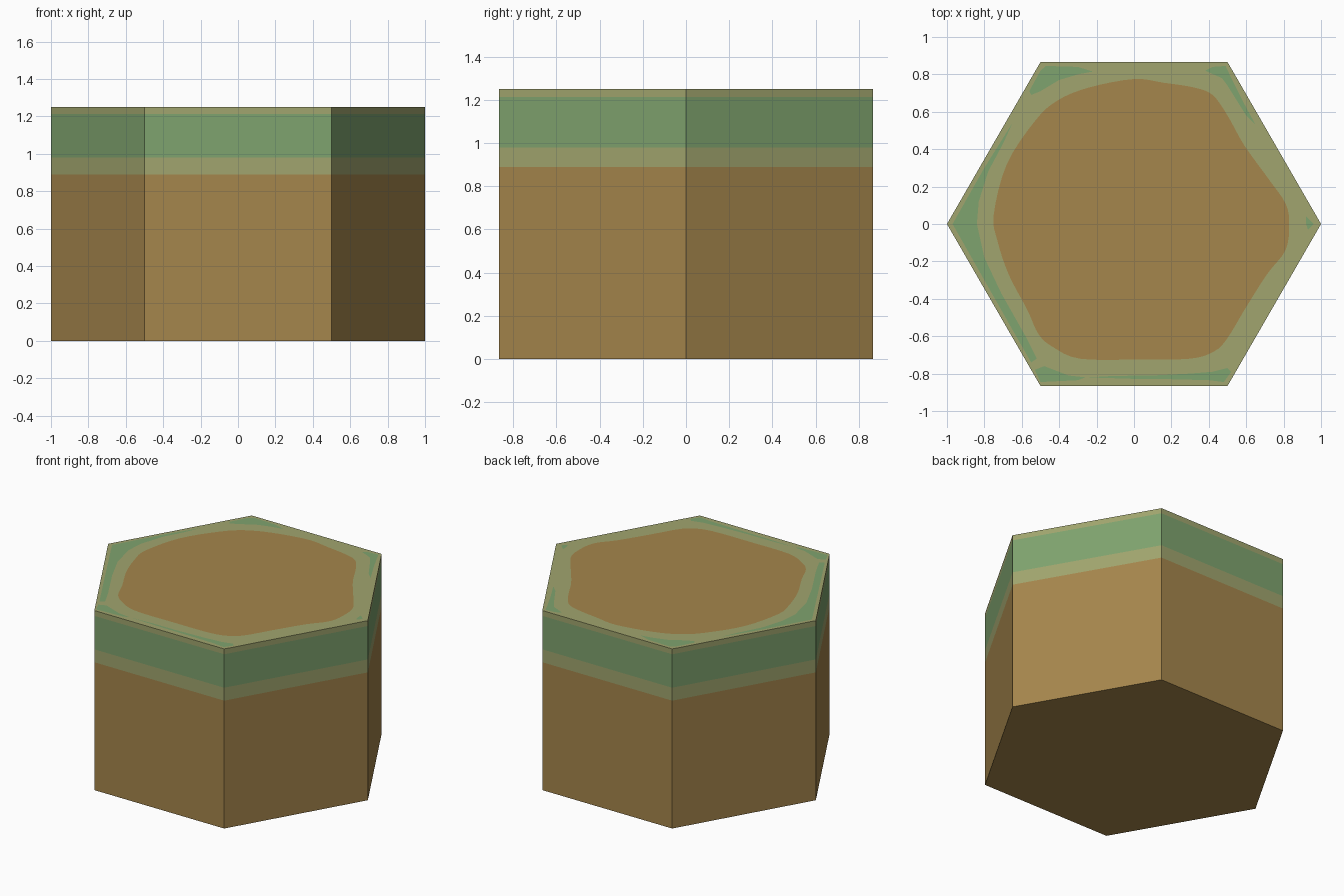
import bpy, bmesh, math
from mathutils import Vector
from mathutils.geometry import delaunay_2d_cdt

if "Cube" in bpy.data.objects:
    bpy.data.objects.remove(bpy.data.objects["Cube"])

HEIGHT = 1.25


def material(name, rgb):
    lin = [((c / 255 + 0.055) / 1.055) ** 2.4 for c in rgb]
    m = bpy.data.materials.new(name)
    m.diffuse_color = (*lin, 1)
    m.use_nodes = True
    m.node_tree.nodes["Principled BSDF"].inputs["Base Color"].default_value = m.diffuse_color
    return m


EARTH, OLIVE, GREEN = 0, 1, 2
mats = [material("earth brown", (165, 134, 76)),
        material("olive", (161, 165, 110)),
        material("grass green", (127, 163, 110))]


def smooth_loop(pts, steps=4):
    """Closed Catmull-Rom curve through the points."""
    p = [Vector(q) for q in pts]
    n, out = len(p), []
    for i in range(n):
        a, b, c, d = p[i - 1], p[i], p[(i + 1) % n], p[(i + 2) % n]
        for k in range(steps):
            t = k / steps
            out.append(0.5 * (2 * b + (c - a) * t + (2 * a - 5 * b + 4 * c - d) * t ** 2
                              + (3 * b - a - 3 * c + d) * t ** 3))
    return out


def inside(p, outline):
    """Even-odd test of a point against a closed outline."""
    hit = False
    for (ax, ay), (bx, by) in zip(outline, outline[1:] + outline[:1]):
        if (ay > p.y) != (by > p.y) and p.x < ax + (p.y - ay) / (by - ay) * (bx - ax):
            hit = not hit
    return hit


hexagon = [Vector((math.cos(math.radians(60 * i)), math.sin(math.radians(60 * i))))
           for i in range(6)]

# worn earth area in the middle of the top
earth = smooth_loop([
    (-.75, .05), (-.68, .32), (-.53, .55), (-.41, .66), (-.24, .73), (0, .775),
    (.16, .755), (.32, .73), (.42, .69), (.50, .58), (.59, .42), (.72, .24),
    (.81, .11), (.83, 0), (.81, -.14), (.71, -.27), (.59, -.46), (.50, -.61),
    (.43, -.68), (.30, -.72), (0, -.725), (-.29, -.72), (-.43, -.66),
    (-.51, -.59), (-.57, -.46), (-.67, -.27), (-.73, -.09)])

# green patches along the rim
left = [(-.97, 0), (-.80, .30), (-.65, .54), (-.70, .43), (-.78, .28), (-.83, .12),
        (-.84, 0), (-.80, -.18), (-.71, -.37), (-.58, -.60), (-.52, -.72),
        (-.55, -.74), (-.63, -.60), (-.80, -.30)]
back_left = [(-.50, .82), (-.47, .845), (-.30, .84), (-.22, .815), (-.30, .80),
             (-.40, .77), (-.50, .71), (-.55, .69), (-.56, .71)]
back_right = [(.38, .82), (.42, .84), (.49, .845), (.52, .78), (.58, .66), (.65, .53),
              (.60, .58), (.55, .66), (.50, .74), (.47, .78)]
right = [(.92, .04), (.96, 0), (.93, -.03), (.92, 0)]
front_left = [(-.50, -.845), (-.30, -.835), (-.26, -.82), (-.35, -.81),
              (-.48, -.76), (-.53, -.78)]
front_right = [(-.25, -.82), (-.10, -.812), (.10, -.81), (.30, -.80), (.42, -.79),
               (.50, -.77), (.52, -.79), (.48, -.845), (.40, -.835), (.20, -.83),
               (0, -.828)]
patches = [left, back_left, back_right, right, front_left, front_right]

bm = bmesh.new()


def face(verts, mat):
    f = bm.faces.new(verts)
    f.material_index = mat


# banded side walls and underside
levels = [0, 0.89, 0.98, 1.213, HEIGHT]
rings = [[bm.verts.new((p.x, p.y, z)) for p in hexagon] for z in levels]
for lo, hi, mat in zip(rings, rings[1:], [EARTH, OLIVE, GREEN, OLIVE]):
    for i in range(6):
        j = (i + 1) % 6
        face([lo[i], lo[j], hi[j], hi[i]], mat)
face(rings[0][::-1], EARTH)

# flat top, cut along the colour outlines
points, edges = [], []
for outline in [hexagon, earth] + patches:
    start, n = len(points), len(outline)
    edges += [(start + i, start + (i + 1) % n) for i in range(n)]
    points += [Vector(p) for p in outline]
co, _, tris, *_ = delaunay_2d_cdt(points, edges, [], 1, 1e-5)
top = [bm.verts.new((p.x, p.y, HEIGHT)) for p in co]
for tri in tris:
    mid = sum((co[i] for i in tri), Vector((0, 0))) / len(tri)
    mat = OLIVE
    if inside(mid, earth):
        mat = EARTH
    elif any(inside(mid, p) for p in patches):
        mat = GREEN
    face([top[i] for i in tri], mat)

bmesh.ops.remove_doubles(bm, verts=bm.verts, dist=1e-4)
bmesh.ops.recalc_face_normals(bm, faces=bm.faces)
mesh = bpy.data.meshes.new("hex_ground_tile")
bm.to_mesh(mesh)
bm.free()
for m in mats:
    mesh.materials.append(m)
tile = bpy.data.objects.new("hex_ground_tile", mesh)
bpy.context.collection.objects.link(tile)
